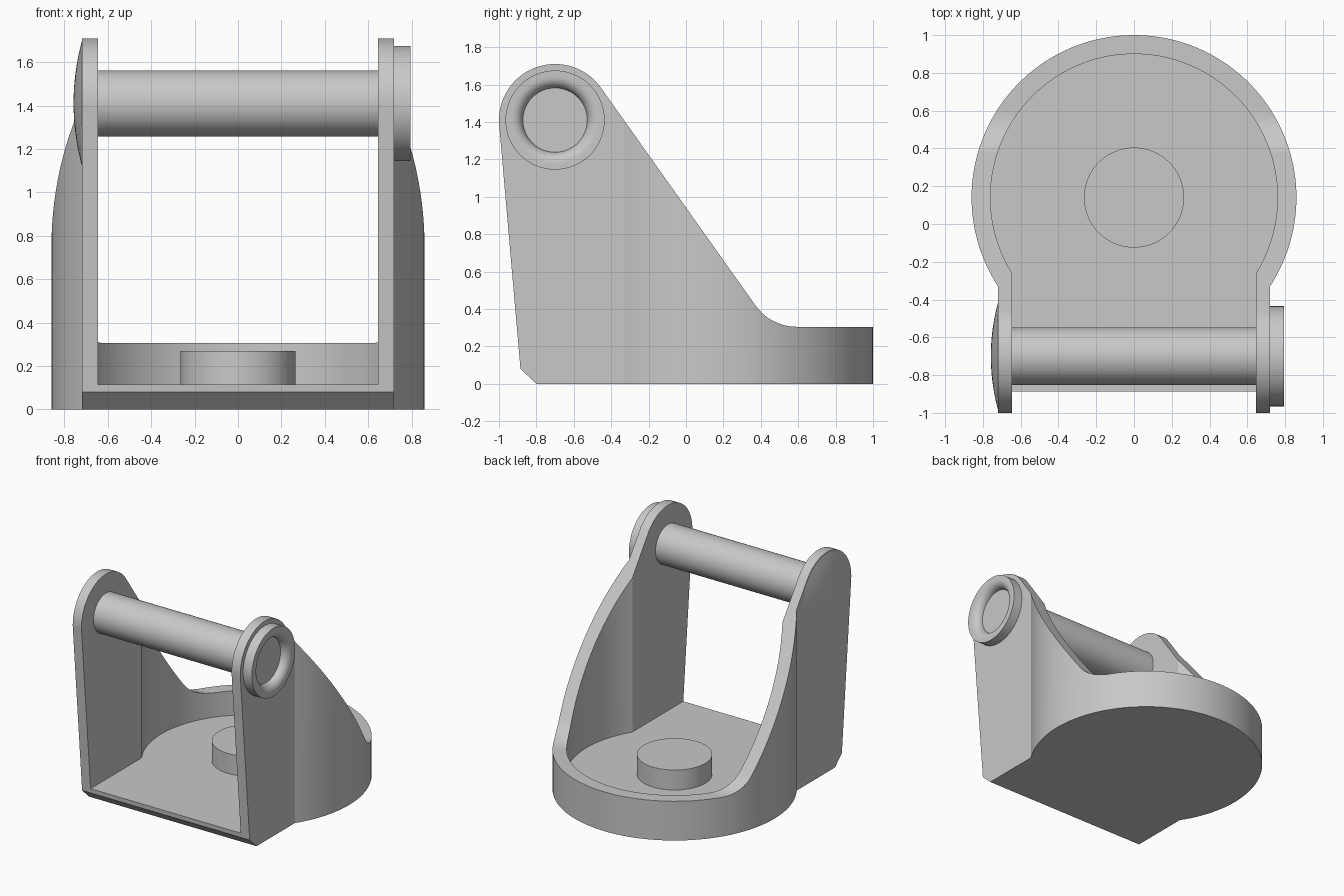
import bpy, bmesh
from math import sin, cos, pi, radians, sqrt, acos
from mathutils import Matrix, Vector

if "Cube" in bpy.data.objects:
    bpy.data.objects.remove(bpy.data.objects["Cube"])

GREY = (0.58, 0.58, 0.58, 1)
metal = bpy.data.materials.new("plain grey")
metal.use_nodes = True
metal.diffuse_color = GREY
metal.node_tree.nodes["Principled BSDF"].inputs["Base Color"].default_value = GREY

RING_Y = 0.14              # centre of the round base
PIN_Y, PIN_Z = -0.70, 1.41  # axis of the cross pin
WALL_X = 0.72


def finish(name, bm):
    bmesh.ops.recalc_face_normals(bm, faces=bm.faces)
    mesh = bpy.data.meshes.new(name)
    bm.to_mesh(mesh)
    bm.free()
    mesh.materials.append(metal)
    obj = bpy.data.objects.new(name, mesh)
    bpy.context.collection.objects.link(obj)
    return obj


def select(obj):
    bpy.ops.object.select_all(action='DESELECT')
    obj.select_set(True)
    bpy.context.view_layer.objects.active = obj


def smooth(obj):
    select(obj)
    bpy.ops.object.shade_smooth_by_angle(angle=radians(25))


def prism(name, points, offset):
    """Extrude a closed outline along an offset."""
    bm = bmesh.new()
    face = bm.faces.new([bm.verts.new(p) for p in points])
    top = bmesh.ops.extrude_face_region(bm, geom=[face])["geom"]
    verts = [v for v in top if isinstance(v, bmesh.types.BMVert)]
    bmesh.ops.translate(bm, verts=verts, vec=Vector(offset))
    return finish(name, bm)


def arc(cx, cy, r, start, end, n):
    return [(cx + r * cos(start + (end - start) * i / n),
             cy + r * sin(start + (end - start) * i / n)) for i in range(n + 1)]


def keyhole(radius, half_width, z):
    """Round plan outline with a straight throat running out to the front."""
    a = acos(half_width / radius)
    pts = arc(0, RING_Y, radius, -a, pi + a, 96)
    pts += [(-half_width, -1.3), (half_width, -1.3)]
    return [(x, y, z) for x, y in pts]


def boolean(obj, cutter, operation):
    mod = obj.modifiers.new(operation.title(), 'BOOLEAN')
    mod.operation = operation
    mod.solver = 'EXACT'
    mod.object = cutter
    select(obj)
    bpy.ops.object.modifier_apply(modifier=mod.name)
    bpy.data.objects.remove(cutter)


def lathe(name, profile, steps=64):
    """Revolve (x, radius) points around the pin axis."""
    bm = bmesh.new()
    verts = [bm.verts.new((x, 0, r)) for x, r in profile]
    edges = [bm.edges.new(pair) for pair in zip(verts, verts[1:])]
    bmesh.ops.spin(bm, geom=verts + edges, axis=(1, 0, 0), cent=(0, 0, 0),
                   angle=2 * pi, steps=steps)
    bmesh.ops.remove_doubles(bm, verts=bm.verts, dist=0.0001)
    bmesh.ops.translate(bm, verts=bm.verts, vec=(0, PIN_Y, PIN_Z))
    obj = finish(name, bm)
    smooth(obj)
    return obj


# Side silhouette: chamfered toe, round ear, sloping arm, fillet into low rim
slope = 1.4
normal = Vector((slope, 1)).normalized()
tilt = acos(normal.x)
ear = arc(PIN_Y, PIN_Z, 0.30, radians(185), tilt, 32)
fillet = arc(0.592, 0.575, 0.27, pi + tilt, 1.5 * pi, 14)
side = [(-0.80, 0), (-0.885, 0.08)] + ear + fillet + [(1.2, 0.305), (1.2, 0)]

# Bracket body: plan outline trimmed by the silhouette, then hollowed
bracket = prism("bracket", keyhole(0.86, WALL_X, -0.2), (0, 0, 2.4))
boolean(bracket, prism("side_trim", [(-1.1, y, z) for y, z in side], (2.2, 0, 0)),
        'INTERSECT')
boolean(bracket, prism("hollow", keyhole(0.76, 0.645, 0.115), (0, 0, 2.4)),
        'DIFFERENCE')
smooth(bracket)

# Low round boss on the floor
boss = prism("floor_boss",
             [(x, y, 0.10) for x, y in arc(0, RING_Y, 0.265, 0, 2 * pi, 64)[:-1]],
             (0, 0, 0.17))
smooth(boss)

# Cross pin between the ears
lathe("cross_pin", [(-0.68, 0), (-0.68, 0.153), (0.68, 0.153), (0.68, 0)])

# Shallow domed head on the right ear
rise, head_r = 0.038, 0.285
ball = (head_r ** 2 + rise ** 2) / (2 * rise)
dome = [(-WALL_X - rise + ball - sqrt(ball ** 2 - r * r), r)
        for r in [head_r * i / 10 for i in range(11)]]
lathe("domed_head", dome + [(-0.70, head_r), (-0.70, 0)])

# Collar with a rounded inner lip and recessed centre on the left ear
lip = arc(0.735, 0.232, 0.06, 1.5 * pi, 2 * pi, 10)
lathe("pin_collar", [(0.70, 0), (0.70, 0.265), (0.795, 0.265)]
      + lip[::-1] + [(0.735, 0)])
